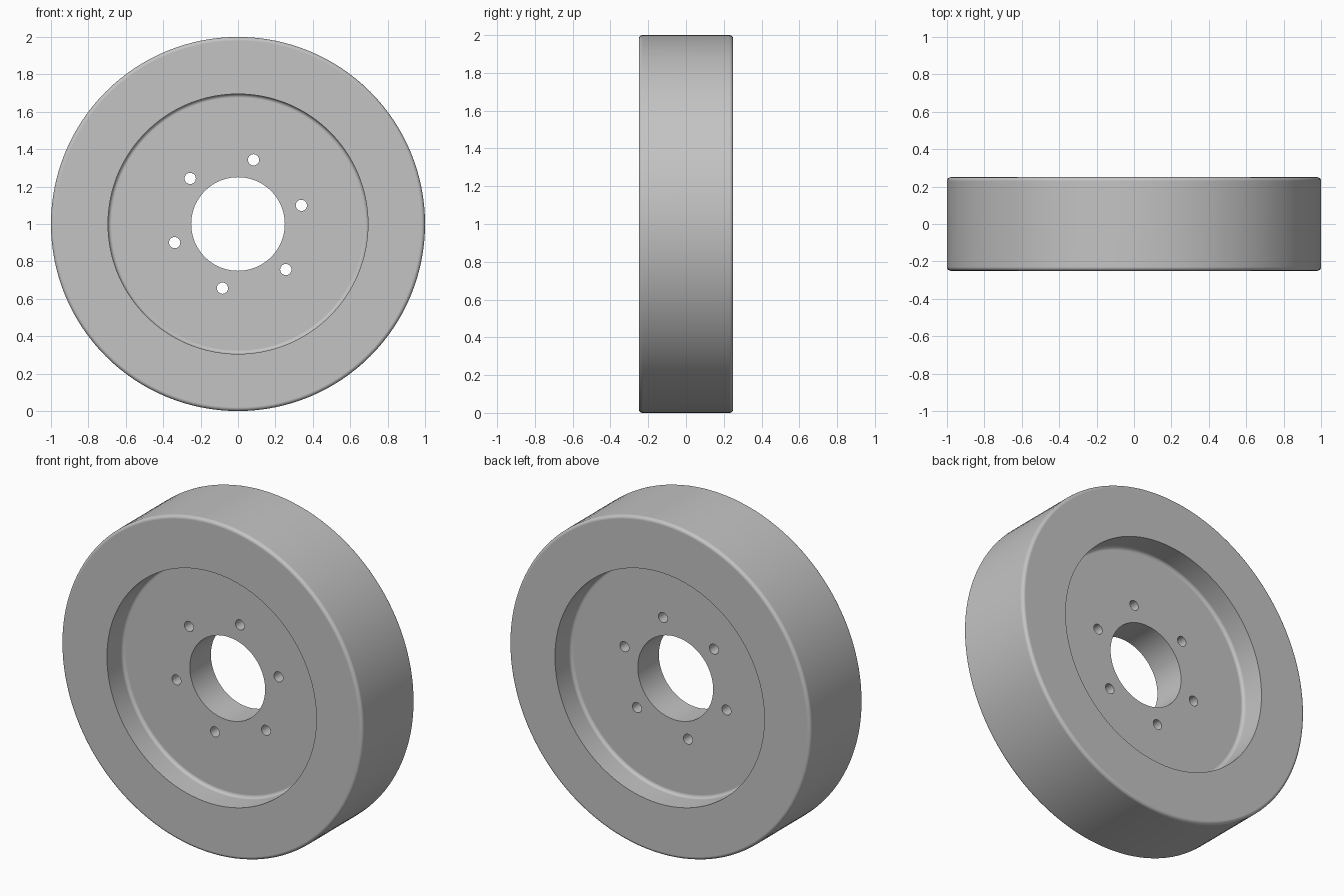
import bpy, bmesh
from math import sin, cos, pi, radians
from mathutils import Matrix, Vector

cube = bpy.data.objects.get("Cube")
if cube:
    bpy.data.objects.remove(cube, do_unlink=True)

CENTRE = Vector((0, 0, 1))
HALF_WIDTH, HALF_HUB = 0.25, 0.10
BORE, RECESS, OUTER = 0.25, 0.695, 1.0
FILLET = 0.02

# One plain grey for the whole wheel
grey = bpy.data.materials.new("plain grey")
grey.use_nodes = True
colour = (0.55, 0.55, 0.55, 1)
grey.diffuse_color = colour
grey.node_tree.nodes["Principled BSDF"].inputs["Base Color"].default_value = colour


def arc(r, y, start, end, steps=6):
    """Fillet points around (r, y) in the radius/width plane."""
    angles = [radians(start + (end - start) * i / steps) for i in range(steps + 1)]
    return [(r + FILLET * cos(a), y + FILLET * sin(a)) for a in angles]


def make_object(name, bm):
    mesh = bpy.data.meshes.new(name)
    bm.to_mesh(mesh)
    bm.free()
    obj = bpy.data.objects.new(name, mesh)
    bpy.context.collection.objects.link(obj)
    mesh.materials.append(grey)
    return obj


# Wheel body: half section from bore to tread, mirrored and spun about the axle
front = [(BORE, -HALF_HUB)]
front += arc(RECESS - FILLET, -HALF_HUB - FILLET, 90, 0)
front += [(RECESS, -HALF_WIDTH)]
front += arc(OUTER - FILLET, -HALF_WIDTH + FILLET, -90, 0)
section = front + [(r, -y) for r, y in reversed(front)]

bm = bmesh.new()
verts = [bm.verts.new((r, y, 1)) for r, y in section]
edges = [bm.edges.new((v, verts[(i + 1) % len(verts)])) for i, v in enumerate(verts)]
bmesh.ops.spin(bm, geom=verts + edges, cent=CENTRE, axis=(0, 1, 0),
               angle=2 * pi, steps=128, use_merge=True)
bmesh.ops.remove_doubles(bm, verts=bm.verts, dist=1e-5)
bmesh.ops.recalc_face_normals(bm, faces=bm.faces)
wheel = make_object("wheel", bm)

# Ring of six bolt holes through the hub
bm = bmesh.new()
for i in range(6):
    a = radians(16.4 + 60 * i)
    place = Matrix.Translation(CENTRE + Vector((cos(a), 0, sin(a))) * 0.353)
    bmesh.ops.create_cone(bm, cap_ends=True, segments=32, radius1=0.03, radius2=0.03,
                          depth=0.4, matrix=place @ Matrix.Rotation(pi / 2, 4, 'X'))
cutter = make_object("bolt_hole_cutter", bm)
cutter.hide_render = True

bpy.ops.object.select_all(action='DESELECT')
wheel.select_set(True)
bpy.context.view_layer.objects.active = wheel
cut = wheel.modifiers.new("bolt_holes", 'BOOLEAN')
cut.operation = 'DIFFERENCE'
cut.solver = 'EXACT'
cut.object = cutter
bpy.ops.object.modifier_apply(modifier=cut.name)
bpy.data.objects.remove(cutter, do_unlink=True)

# Smooth curved walls, with flat faces kept flat beside the fillets
bpy.ops.object.shade_smooth_by_angle(angle=radians(30))
flat = wheel.modifiers.new("flat_faces", 'WEIGHTED_NORMAL')
flat.keep_sharp = True
